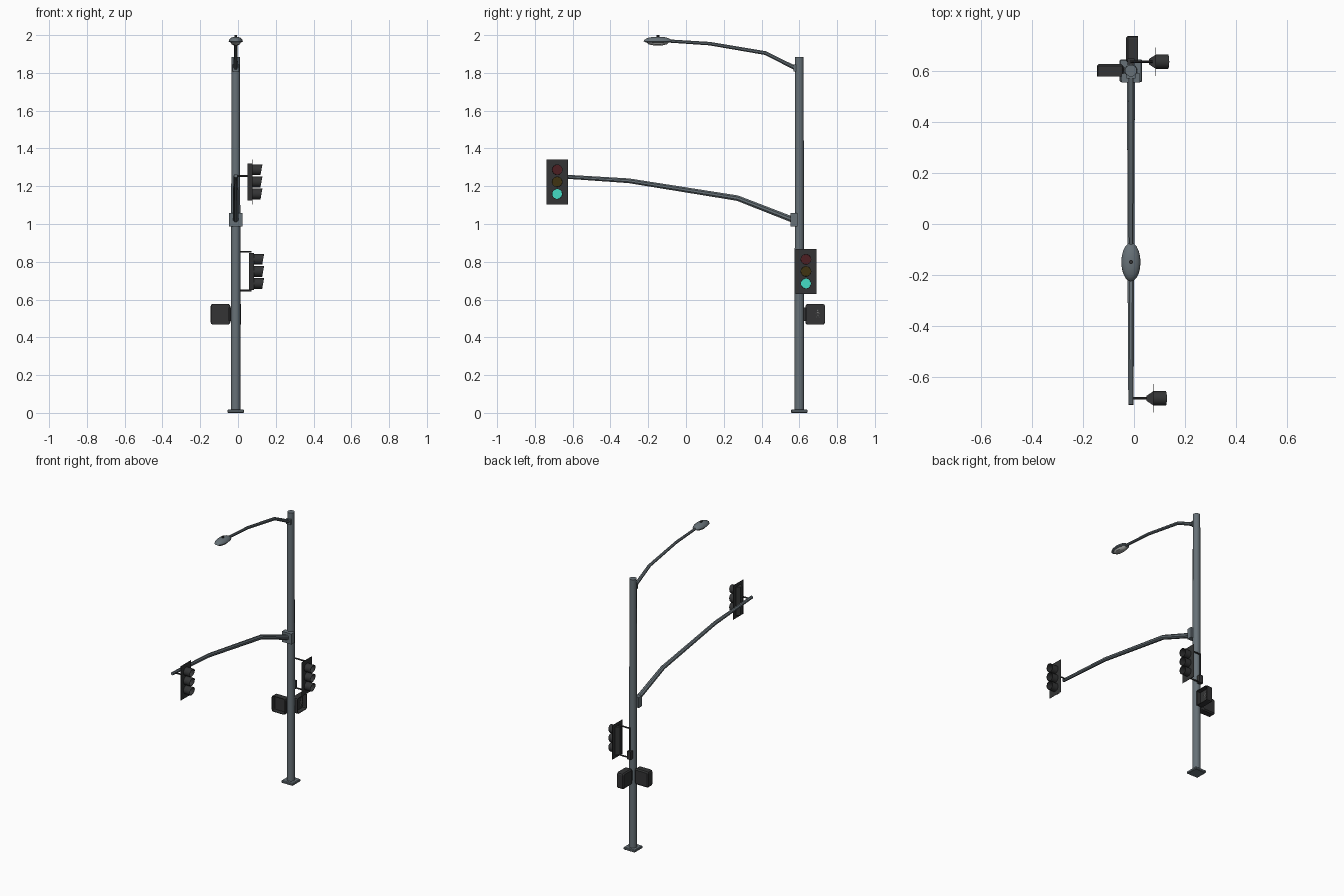
import bpy, bmesh, math
from mathutils import Vector, Matrix

if "Cube" in bpy.data.objects:
    bpy.data.objects.remove(bpy.data.objects["Cube"])

PX, PY = -0.012, 0.6  # pole axis


def material(name, r, g, b):
    m = bpy.data.materials.new(name)
    m.diffuse_color = (r, g, b, 1)
    m.use_nodes = True
    m.node_tree.nodes["Principled BSDF"].inputs["Base Color"].default_value = m.diffuse_color
    return m


STEEL = material("grey_steel", 0.135, 0.165, 0.185)
DARK = material("dark_housing", 0.033, 0.034, 0.035)
RED = material("unlit_red", 0.075, 0.013, 0.016)
AMBER = material("unlit_amber", 0.05, 0.033, 0.006)
GREEN = material("lit_green", 0.06, 0.72, 0.56)
WHITE = material("white_symbol", 0.8, 0.8, 0.8)
LENS = material("lamp_lens", 0.38, 0.39, 0.38)


def finish(name, bm, mat, smooth=False):
    bmesh.ops.recalc_face_normals(bm, faces=bm.faces)
    me = bpy.data.meshes.new(name)
    bm.to_mesh(me)
    bm.free()
    me.materials.append(mat)
    ob = bpy.data.objects.new(name, me)
    bpy.context.collection.objects.link(ob)
    if smooth:
        bpy.ops.object.select_all(action='DESELECT')
        ob.select_set(True)
        bpy.context.view_layer.objects.active = ob
        bpy.ops.object.shade_smooth_by_angle(angle=math.radians(40))
    return ob


def box(name, centre, size, mat, bevel=0):
    bm = bmesh.new()
    bmesh.ops.create_cube(bm, size=1, matrix=Matrix.Translation(centre) @ Matrix.Diagonal((*size, 1)))
    if bevel:
        bmesh.ops.bevel(bm, geom=bm.edges[:], offset=bevel, segments=1, affect='EDGES')
    return finish(name, bm, mat)


def tube(name, pts, radii, mat, sides=8):
    """Tapered tube along a path, capped at both ends."""
    bm = bmesh.new()
    pts = [Vector(p) for p in pts]
    rings = []
    for i, p in enumerate(pts):
        t = (pts[min(i + 1, len(pts) - 1)] - pts[max(i - 1, 0)]).normalized()
        u = t.cross(Vector((1, 0, 0)) if abs(t.x) < 0.9 else Vector((0, 0, 1))).normalized()
        v = t.cross(u)
        angs = [2 * math.pi * (k + 0.5) / sides for k in range(sides)]
        rings.append([bm.verts.new(p + radii[i] * (u * math.cos(a) + v * math.sin(a))) for a in angs])
    for a, b in zip(rings, rings[1:]):
        for k in range(sides):
            j = (k + 1) % sides
            bm.faces.new((a[k], a[j], b[j], b[k]))
    bm.faces.new(rings[0])
    bm.faces.new(rings[-1])
    return finish(name, bm, mat, True)


def visor(name, x, y, z, r, mat):
    """Open hood, a little longer at the top, with real wall thickness."""
    bm = bmesh.new()
    n = 16
    rings = []
    for rad, front in ((r, 0), (r, 1), (r - 0.002, 1), (r - 0.002, 0)):
        ring = []
        for k in range(n):
            a = 2 * math.pi * k / n
            length = 0.048 + 0.005 * math.sin(a)
            ring.append(bm.verts.new((x + front * length, y + rad * math.cos(a), z + rad * math.sin(a))))
        rings.append(ring)
    for i in range(4):
        a, b = rings[i], rings[(i + 1) % 4]
        for k in range(n):
            j = (k + 1) % n
            bm.faces.new((a[k], a[j], b[j], b[k]))
    return finish(name, bm, mat, True)


def signal(tag, x, y, z):
    """Three-light head facing +x; x is the back of the housing."""
    front = x + 0.027
    # tapered housing: outline in plan, extruded upward
    bm = bmesh.new()
    plan = [(x, -0.01), (front, -0.0275), (front, 0.0275), (x, 0.01)]
    f = bm.faces.new([bm.verts.new((px, y + py, z - 0.098)) for px, py in plan])
    up = bmesh.ops.extrude_face_region(bm, geom=[f])['geom']
    bmesh.ops.translate(bm, verts=[v for v in up if isinstance(v, bmesh.types.BMVert)], vec=(0, 0, 0.196))
    finish(tag + "_housing", bm, DARK)
    box(tag + "_backplate", (front, y, z), (0.002, 0.112, 0.238), DARK)
    for colour, mat, dz in (("red", RED, 0.064), ("amber", AMBER, 0), ("green", GREEN, -0.064)):
        tube(f"{tag}_{colour}_lens", [(front, y, z + dz), (front + 0.004, y, z + dz)],
             [0.027, 0.026], mat, 16)
        visor(f"{tag}_{colour}_visor", front, y, z + dz, 0.0285, DARK)


def crossing_box(tag, centre, turn):
    """Hooded pedestrian signal, facing -y before turning."""
    bm = bmesh.new()
    bmesh.ops.create_cube(bm, size=1, matrix=Matrix.Diagonal((0.104, 0.048, 0.11, 1)))
    corners = [e for e in bm.edges if abs(e.verts[0].co.y - e.verts[1].co.y) > 0.01]
    bmesh.ops.bevel(bm, geom=corners, offset=0.012, segments=2, profile=0.5, affect='EDGES')
    back = [e for e in bm.edges if all(v.co.y > 0.02 for v in e.verts)]
    bmesh.ops.bevel(bm, geom=back, offset=0.008, segments=1, affect='EDGES')
    bm.normal_update()
    face = min(bm.faces, key=lambda f: f.calc_center_median().y)
    bmesh.ops.inset_region(bm, faces=[face], thickness=0.004)
    inner = bmesh.ops.extrude_face_region(bm, geom=[face])['geom']
    bmesh.ops.translate(bm, verts=[v for v in inner if isinstance(v, bmesh.types.BMVert)], vec=(0, 0.03, 0))
    bmesh.ops.delete(bm, geom=[face], context='FACES_ONLY') if face.is_valid else None
    bmesh.ops.transform(bm, matrix=Matrix.Translation(centre) @ Matrix.Rotation(turn, 4, 'Z'), verts=bm.verts)
    return finish(tag, bm, DARK)


def half_shell(name, centre, rings, mat):
    """Oval shell from (x radius, y radius, z) rings."""
    bm = bmesh.new()
    n = 20
    loops = [[bm.verts.new((centre[0] + rx * math.cos(2 * math.pi * k / n),
                            centre[1] + ry * math.sin(2 * math.pi * k / n), z)) for k in range(n)]
             for rx, ry, z in rings]
    for a, b in zip(loops, loops[1:]):
        for k in range(n):
            j = (k + 1) % n
            bm.faces.new((a[k], a[j], b[j], b[k]))
    bm.faces.new(loops[0])
    bm.faces.new(loops[-1])
    return finish(name, bm, mat, True)


# Pole and base
tube("pole", [(PX, PY, 0.01), (PX, PY, 1.885)], [0.0265, 0.0235], STEEL, 12)
box("base_plate", (PX, PY, 0.009), (0.088, 0.088, 0.018), STEEL, 0.004)

# Street lamp arm and head
tube("lamp_arm", [(PX, 0.59, 1.82), (PX, 0.42, 1.905), (PX, 0.124, 1.955), (PX, -0.11, 1.97)],
     [0.012, 0.011, 0.010, 0.009], STEEL)
box("lamp_arm_flange", (PX, 0.576, 1.826), (0.034, 0.014, 0.036), STEEL)
LAMP = (PX, -0.149)
half_shell("lamp_head", LAMP, [(0.031, 0.066, 1.962), (0.0375, 0.076, 1.967), (0.036, 0.072, 1.975),
                               (0.027, 0.054, 1.985), (0.012, 0.026, 1.991)], STEEL)
half_shell("lamp_lens", LAMP, [(0.010, 0.025, 1.946), (0.022, 0.048, 1.951), (0.028, 0.06, 1.963)], LENS)
tube("light_sensor", [(PX, -0.149, 1.988), (PX, -0.149, 2.0)], [0.008, 0.008], DARK)

# Signal arm
tube("signal_arm", [(PX, 0.58, 1.017), (PX, 0.272, 1.137), (PX, -0.304, 1.229), (PX, -0.707, 1.255)],
     [0.017, 0.0155, 0.0135, 0.011], STEEL)
box("signal_arm_flange", (PX, 0.571, 1.023), (0.072, 0.036, 0.073), STEEL)

# Signal hung on the arm
signal("arm_signal", 0.049, -0.682, 1.223)
tube("arm_signal_bracket", [(PX, -0.682, 1.254), (0.052, -0.682, 1.254)], [0.005, 0.005], DARK)

# Signal on the pole, with its bracket frame
signal("pole_signal", 0.058, 0.635, 0.749)
for name, z in (("upper", 0.853), ("lower", 0.648)):
    tube(f"{name}_bracket", [(PX, 0.635, z), (0.072, 0.635, z)], [0.005, 0.005], DARK)
tube("bracket_upright", [(PX, 0.635, 0.648), (PX, 0.635, 0.857)], [0.005, 0.005], DARK)
box("bracket_clamp", (PX, 0.632, 0.668), (0.026, 0.03, 0.056), DARK)

# Pedestrian signals
crossing_box("front_crossing_signal", (-0.093, 0.602, 0.522), 0)
crossing_box("side_crossing_signal", (-0.008, 0.684, 0.522), math.pi / 2)
box("front_crossing_mount", (-0.04, 0.602, 0.522), (0.02, 0.02, 0.07), DARK)
box("side_crossing_mount", (PX, 0.628, 0.522), (0.02, 0.02, 0.07), DARK)

# Walking figure on the side pedestrian signal
FX, FY, FZ = -0.0005, 0.698, 0.524
tube("figure_head", [(FX - 0.002, FY, FZ + 0.02), (FX + 0.002, FY, FZ + 0.02)], [0.005, 0.005], WHITE)
for name, a, b in (("body", (0, 0.013), (0, -0.004)), ("front_leg", (0, -0.004), (0.009, -0.022)),
                   ("back_leg", (0, -0.004), (-0.009, -0.022)), ("front_arm", (0, 0.011), (0.011, 0)),
                   ("back_arm", (0, 0.011), (-0.011, 0))):
    tube("figure_" + name, [(FX, FY + a[0], FZ + a[1]), (FX, FY + b[0], FZ + b[1])], [0.0025, 0.0025], WHITE, 6)
